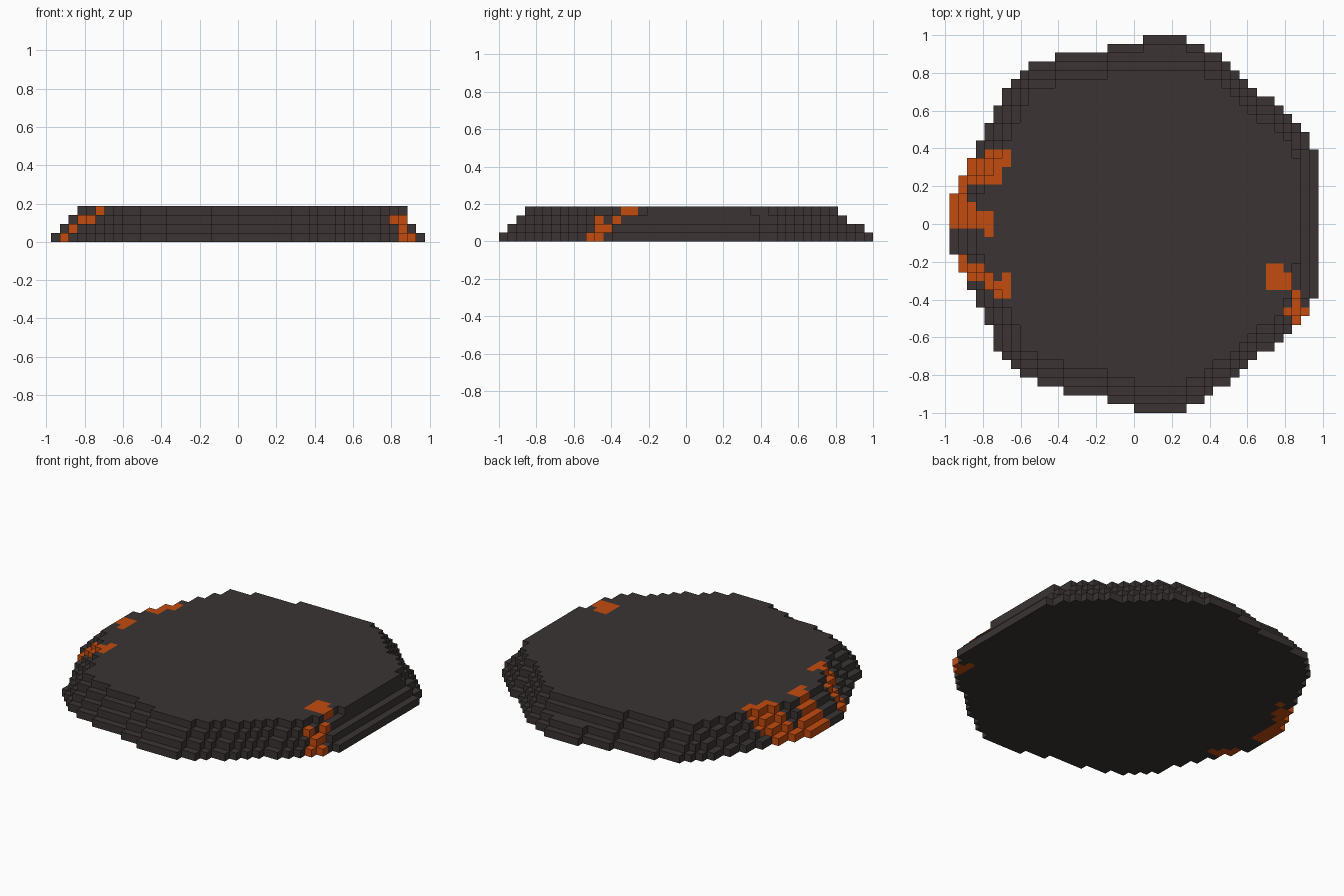
import bpy
import bmesh

cube = bpy.data.objects.get("Cube")
if cube:
    bpy.data.objects.remove(cube, do_unlink=True)

COLS, ROWS = 42, 43
S = 2.0 / ROWS  # block size


def material(name, rgb):
    m = bpy.data.materials.new(name)
    m.use_nodes = True
    m.diffuse_color = (*rgb, 1)
    bsdf = m.node_tree.nodes["Principled BSDF"]
    bsdf.inputs["Base Color"].default_value = (*rgb, 1)
    bsdf.inputs["Roughness"].default_value = 0.9
    return m


rock = material("dark rock", (0.043, 0.034, 0.034))
lava = material("orange lava", (0.54, 0.072, 0.005))

# Footprint: first and end column of each row, back row first
LEFT = ([22, 18, 12, 9, 8, 7, 6, 6, 5, 5, 4, 4, 3, 3, 2, 2, 1, 1] + [0] * 7
        + [1, 1, 2, 2, 3, 3, 4, 4, 5, 5, 5, 6, 7, 8, 10, 13, 18, 21])
RIGHT = ([27, 29, 31, 32, 33, 34, 35, 37, 38, 39, 40, 41, 41] + [42] * 17
         + [41, 41, 40, 39, 38, 37, 35, 34, 33, 32, 30, 29, 27])

# Lava streaks as block rectangles: first row, last row, first col, last col
STREAKS = [
    (13, 14, 4, 6), (14, 16, 2, 5), (16, 17, 1, 1),
    (18, 21, 0, 1), (19, 21, 2, 2), (20, 21, 3, 3), (20, 22, 4, 4),
    (25, 26, 1, 1), (26, 27, 2, 3), (27, 28, 4, 4), (28, 29, 5, 6), (27, 27, 6, 6),
    (26, 28, 36, 37), (27, 28, 38, 38), (29, 32, 39, 39), (31, 31, 38, 40),
]
streak_cells = {(c, r) for r0, r1, c0, c1 in STREAKS
                for r in range(r0, r1 + 1) for c in range(c0, c1 + 1)}


def shrink(cells, first_row, straight_right):
    """Step the outline in by one block; optionally keep the back right side."""
    kept = set()
    for c, r in cells:
        around = [(c - 1, r), (c, r - 1), (c, r + 1)]
        if not (straight_right and r < 26):
            around.append((c + 1, r))
        if r >= first_row and all(n in cells for n in around):
            kept.add((c, r))
    return kept


# Four stacked terraces, widest at the bottom
layers = [{(c, r) for r in range(ROWS) for c in range(LEFT[r], RIGHT[r])}]
for first_row, straight in ((1, False), (3, False), (4, True)):
    layers.append(shrink(layers[-1], first_row, straight))

# Block faces: neighbour step (col, row, layer) and corners in (x, y, z)
FACES = [
    ((-1, 0, 0), ((0, 0, 0), (0, 0, 1), (0, 1, 1), (0, 1, 0))),
    ((1, 0, 0), ((1, 0, 0), (1, 1, 0), (1, 1, 1), (1, 0, 1))),
    ((0, 1, 0), ((0, 0, 0), (1, 0, 0), (1, 0, 1), (0, 0, 1))),
    ((0, -1, 0), ((0, 1, 0), (0, 1, 1), (1, 1, 1), (1, 1, 0))),
    ((0, 0, -1), ((0, 0, 0), (0, 1, 0), (1, 1, 0), (1, 0, 0))),
    ((0, 0, 1), ((0, 0, 1), (1, 0, 1), (1, 1, 1), (0, 1, 1))),
]


def filled(c, r, k):
    return 0 <= k < len(layers) and (c, r) in layers[k]


# Outer block faces of each terrace
for k, cells in enumerate(layers):
    bm = bmesh.new()
    for c, r in sorted(cells):
        is_lava = (c, r) in streak_cells and not filled(c, r, k + 2)
        for (dc, dr, dk), corners in FACES:
            if filled(c + dc, r + dr, k + dk):
                continue
            verts = [bm.verts.new(((c + x - COLS / 2) * S,
                                   (ROWS / 2 - 1 - r + y) * S,
                                   (k + z) * S)) for x, y, z in corners]
            bm.faces.new(verts).material_index = int(is_lava)
    bmesh.ops.remove_doubles(bm, verts=bm.verts, dist=1e-4)
    # Merge flat block faces of the same colour
    bmesh.ops.dissolve_limit(bm, angle_limit=0.01, verts=bm.verts, edges=bm.edges,
                             delimit={'MATERIAL'})
    mesh = bpy.data.meshes.new(f"terrace_{k + 1}")
    bm.to_mesh(mesh)
    bm.free()
    mesh.materials.append(rock)
    mesh.materials.append(lava)
    obj = bpy.data.objects.new(f"terrace_{k + 1}", mesh)
    bpy.context.collection.objects.link(obj)
